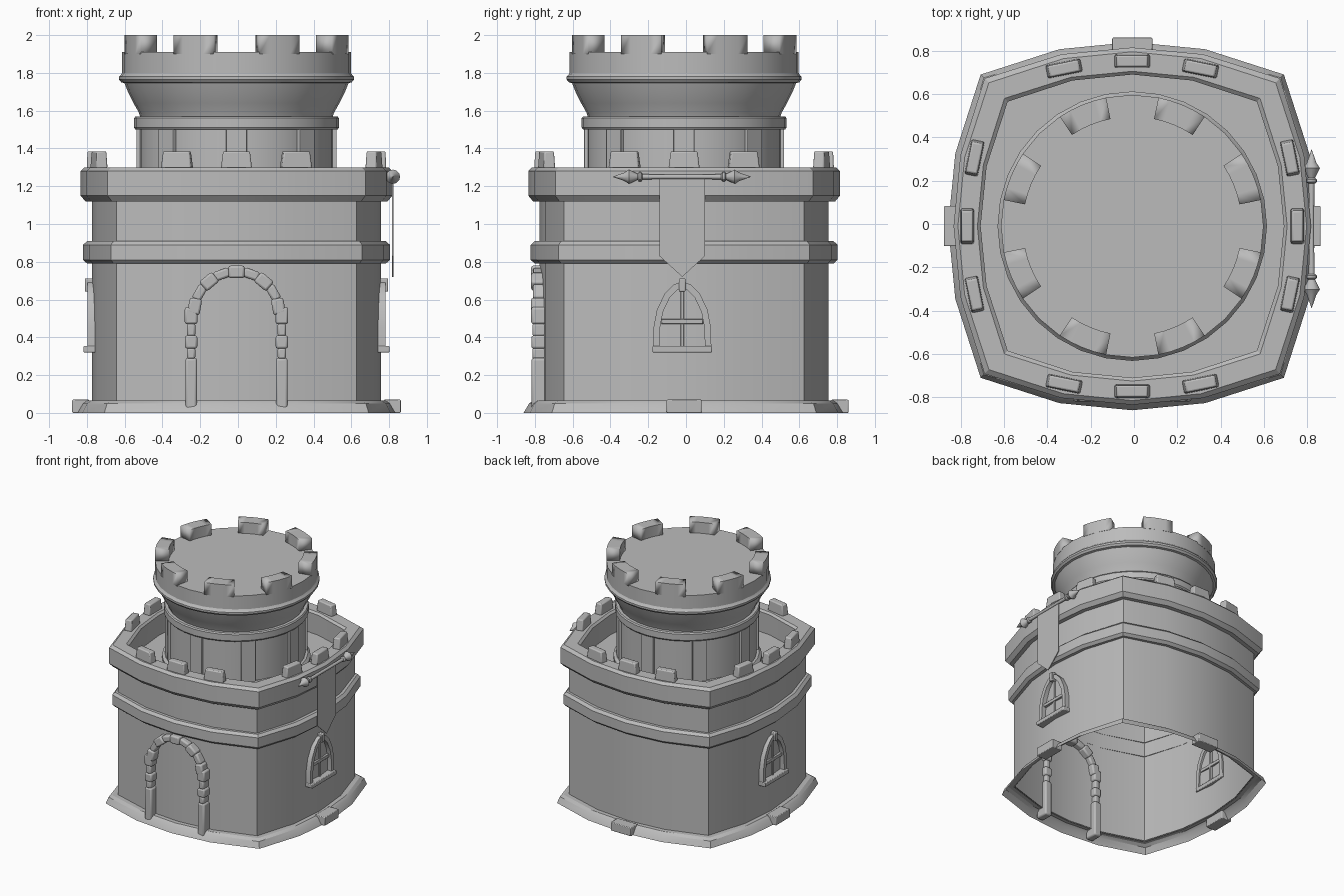
import bpy, bmesh, math
from mathutils import Matrix, Vector

cube = bpy.data.objects.get("Cube")
if cube:
    bpy.data.objects.remove(cube)

stone = bpy.data.materials.new("stone_grey")
stone.use_nodes = True
stone.diffuse_color = (0.5, 0.5, 0.5, 1)
stone.node_tree.nodes["Principled BSDF"].inputs["Base Color"].default_value = (0.5, 0.5, 0.5, 1)

CX, CY = -0.008, -0.01  # body axis


def finish(name, bm, smooth=True, bevel=0, fix=True):
    if fix:
        bmesh.ops.recalc_face_normals(bm, faces=bm.faces)
    mesh = bpy.data.meshes.new(name)
    bm.to_mesh(mesh)
    bm.free()
    mesh.materials.append(stone)
    ob = bpy.data.objects.new(name, mesh)
    bpy.context.collection.objects.link(ob)
    if bevel:
        mod = ob.modifiers.new("bevel", "BEVEL")
        mod.width, mod.segments = bevel, 2
    if smooth:
        bpy.context.view_layer.objects.active = ob
        ob.select_set(True)
        bpy.ops.object.shade_smooth_by_angle(angle=math.radians(30))
        ob.select_set(False)
    return ob


def loft(name, rings, cap_top=False, closed=False, fix=True):
    """Skin a list of closed rings of points."""
    bm = bmesh.new()
    loops = [[bm.verts.new(p) for p in ring] for ring in rings]
    n = len(loops[0])
    pairs = list(zip(loops, loops[1:]))
    if closed:
        pairs.append((loops[-1], loops[0]))
    for a, b in pairs:
        for i in range(n):
            j = (i + 1) % n
            bm.faces.new((a[i], a[j], b[j], b[i]))
    if cap_top:
        bm.faces.new(loops[-1])
    return finish(name, bm, fix=fix)


def bowed(z, mid, corner):
    """Square ring with bowed sides."""
    side = [(-1, 0), (-0.48, 0.78), (0, 1), (0.48, 0.78)]
    pts = []
    for k in range(4):
        turn = Matrix.Rotation(k * math.pi / 2, 3, "Z")
        for t, bow in side:
            p = turn @ Vector((t * corner, -corner - bow * (mid - corner), z))
            pts.append(p + Vector((CX, CY, 0)))
    return pts


def circle(z, r, n=32):
    return [(CX + r * math.cos(2 * math.pi * i / n), CY + r * math.sin(2 * math.pi * i / n), z)
            for i in range(n)]


def block(name, loc, size, rot=None, bevel=0.01, taper=1.0):
    bm = bmesh.new()
    bmesh.ops.create_cube(bm, size=1)
    for v in bm.verts:
        if v.co.z > 0:
            v.co.x *= taper
            v.co.y *= taper
    bmesh.ops.scale(bm, vec=size, verts=bm.verts)
    if rot:
        bmesh.ops.rotate(bm, matrix=rot, verts=bm.verts)
    bmesh.ops.translate(bm, vec=loc, verts=bm.verts)
    return finish(name, bm, bevel=bevel)


def sweep(name, path, x0, x1, width):
    """Flat strip frame following a (y, z) path, extruded in x."""
    rings = []
    for i, p in enumerate(path):
        a, b = Vector(path[max(i - 1, 0)]), Vector(path[min(i + 1, len(path) - 1)])
        d = (b - a).normalized()
        n = Vector((-d.y, d.x)) * width / 2
        o, q = Vector(p) + n, Vector(p) - n
        rings.append([(x0, *o), (x1, *o), (x1, *q), (x0, *q)])
    return loft(name, rings)


# Lower body: open-bottomed wall, flared footing, two bands
loft("wall", [bowed(0.06, 0.765, 0.635), bowed(1.12, 0.765, 0.635)], cap_top=True, fix=False)
loft("footing", [bowed(0.0, 0.85, 0.70), bowed(0.05, 0.82, 0.685), bowed(0.065, 0.80, 0.665),
                 bowed(0.065, 0.76, 0.63)], fix=False)
loft("lower_band", [bowed(0.79, 0.765, 0.63), bowed(0.79, 0.79, 0.65), bowed(0.81, 0.812, 0.665),
                    bowed(0.89, 0.812, 0.665), bowed(0.91, 0.79, 0.65), bowed(0.91, 0.765, 0.63)], fix=False)
loft("parapet", [bowed(1.12, 0.70, 0.58), bowed(1.12, 0.80, 0.66), bowed(1.15, 0.825, 0.682),
                 bowed(1.28, 0.825, 0.682), bowed(1.30, 0.805, 0.662), bowed(1.30, 0.715, 0.59),
                 bowed(1.285, 0.70, 0.575)], closed=True)

# Small merlons and footing pads on each side
for k in range(4):
    turn = Matrix.Rotation(k * math.pi / 2, 3, "Z")
    for t, d, a in ((-0.315, 0.728, -0.2), (0, 0.762, 0), (0.315, 0.728, 0.2)):
        loc = turn @ Vector((t, -d, 1.34)) + Vector((CX, CY, 0))
        block("parapet_merlon", loc, (0.165, 0.062, 0.09),
              turn @ Matrix.Rotation(a, 3, "Z"), 0.008, 0.86)
    if k:
        loc = turn @ Vector((0, -0.825, 0.035)) + Vector((CX, CY, 0))
        block("footing_pad", loc, (0.185, 0.09, 0.07), turn, 0.005)

# Round tower: shaft, rings, flare, drum
loft("tower_shaft", [circle(1.11, 0.515), circle(1.52, 0.515)])
loft("tower_foot_ring", [circle(1.11, 0.555), circle(1.145, 0.555), circle(1.165, 0.535), circle(1.165, 0.51)], fix=False)
loft("tower_lower_ring", [circle(1.50, 0.51), circle(1.50, 0.535), circle(1.51, 0.542), circle(1.56, 0.542),
                          circle(1.57, 0.535), circle(1.57, 0.50)], fix=False)
loft("tower_flare", [circle(1.56, 0.507), circle(1.59, 0.517), circle(1.64, 0.545),
                     circle(1.70, 0.575), circle(1.75, 0.595)], fix=False)
loft("tower_collar", [circle(1.745, 0.59), circle(1.75, 0.61), circle(1.765, 0.622), circle(1.78, 0.622),
                      circle(1.79, 0.612), circle(1.80, 0.606)], fix=False)
loft("tower_drum", [circle(1.79, 0.606), circle(1.91, 0.606)], cap_top=True, fix=False)

# Pilasters on the shaft and curved merlons on the drum
for k in range(8):
    a = k * math.pi / 4
    block("shaft_pilaster", (CX + 0.51 * math.cos(a), CY + 0.51 * math.sin(a), 1.32), (0.04, 0.11, 0.40),
          Matrix.Rotation(a, 3, "Z"), 0.003)
    rings = []
    for s in range(5):
        b = a + math.pi / 8 + math.radians(-11 + 5.5 * s)
        c, d = math.cos(b), math.sin(b)
        rings.append([(CX + r * c, CY + r * d, z)
                      for r, z in ((0.505, 1.90), (0.606, 1.90), (0.606, 2.0), (0.505, 2.0))])
    merlon = loft("drum_merlon", rings)
    bm = bmesh.new()
    bm.from_mesh(merlon.data)
    bmesh.ops.holes_fill(bm, edges=bm.edges)
    bmesh.ops.recalc_face_normals(bm, faces=bm.faces)
    bm.to_mesh(merlon.data)
    bm.free()

# Doorway: stacked jamb stones and an arch
for s in (-1, 1):
    for z, h, w in ((0.145, 0.29, 0.062), (0.315, 0.06, 0.045), (0.375, 0.07, 0.065),
                    (0.44, 0.07, 0.045), (0.515, 0.09, 0.068)):
        block("door_jamb", (CX + s * 0.24, -0.765, z), (w, 0.075 + w / 2, h), bevel=0.012)
for i in range(9):
    a = math.radians(10 + 20 * i)
    big = i % 2 == 0
    block("door_arch_stone", (CX + 0.225 * math.cos(a), -0.765, 0.525 + 0.222 * math.sin(a)),
          (0.066 if big else 0.05, 0.11 if big else 0.09, 0.085),
          Matrix.Rotation(-a, 3, "Y"), 0.012)

# Arched windows on both flanks
half = [(0.137, 0.35), (0.135, 0.45), (0.118, 0.54), (0.08, 0.62), (0.035, 0.665)]
for s in (-1, 1):
    def flank(d):
        return CX + s * d
    path = [(-0.02 - y, z) for y, z in half] + [(-0.02, 0.68)] + [(-0.02 + y, z) for y, z in half[::-1]]
    sweep("window_frame", path, flank(0.74), flank(0.79), 0.034)
    block("window_sill", (flank(0.775), -0.02, 0.337), (0.07, 0.315, 0.034), bevel=0.005)
    block("window_keystone", (flank(0.77), -0.02, 0.677), (0.065, 0.034, 0.07), bevel=0.005)
    block("window_crossbar", (flank(0.762), -0.02, 0.484), (0.03, 0.22, 0.026), bevel=0.003)
    block("window_mullion", (flank(0.76), -0.02, 0.50), (0.025, 0.018, 0.32), bevel=0.003)

# Banner pole lathed along y, with spear tips
tip = [(0.365, 0.001), (0.305, 0.022), (0.28, 0.038), (0.235, 0.016), (0.228, 0.024), (0.215, 0.024),
       (0.208, 0.014), (0.1, 0.012)]
profile = [(-y, r) for y, r in tip] + tip[::-1]
loft("banner_pole", [[(0.82 + r * math.cos(i * math.pi / 6), -0.022 + y, 1.25 + r * math.sin(i * math.pi / 6))
                      for i in range(12)] for y, r in profile])

# Banner cloth with a pointed end
bm = bmesh.new()
outline = [(-0.14, 1.25), (-0.14, 0.83), (-0.02, 0.72), (0.10, 0.83), (0.10, 1.25)]
face = bm.faces.new([bm.verts.new((0.816, y, z)) for y, z in outline])
ext = bmesh.ops.extrude_face_region(bm, geom=[face])
bmesh.ops.translate(bm, vec=(0.006, 0, 0), verts=[v for v in ext["geom"] if isinstance(v, bmesh.types.BMVert)])
finish("banner_cloth", bm, smooth=False)
